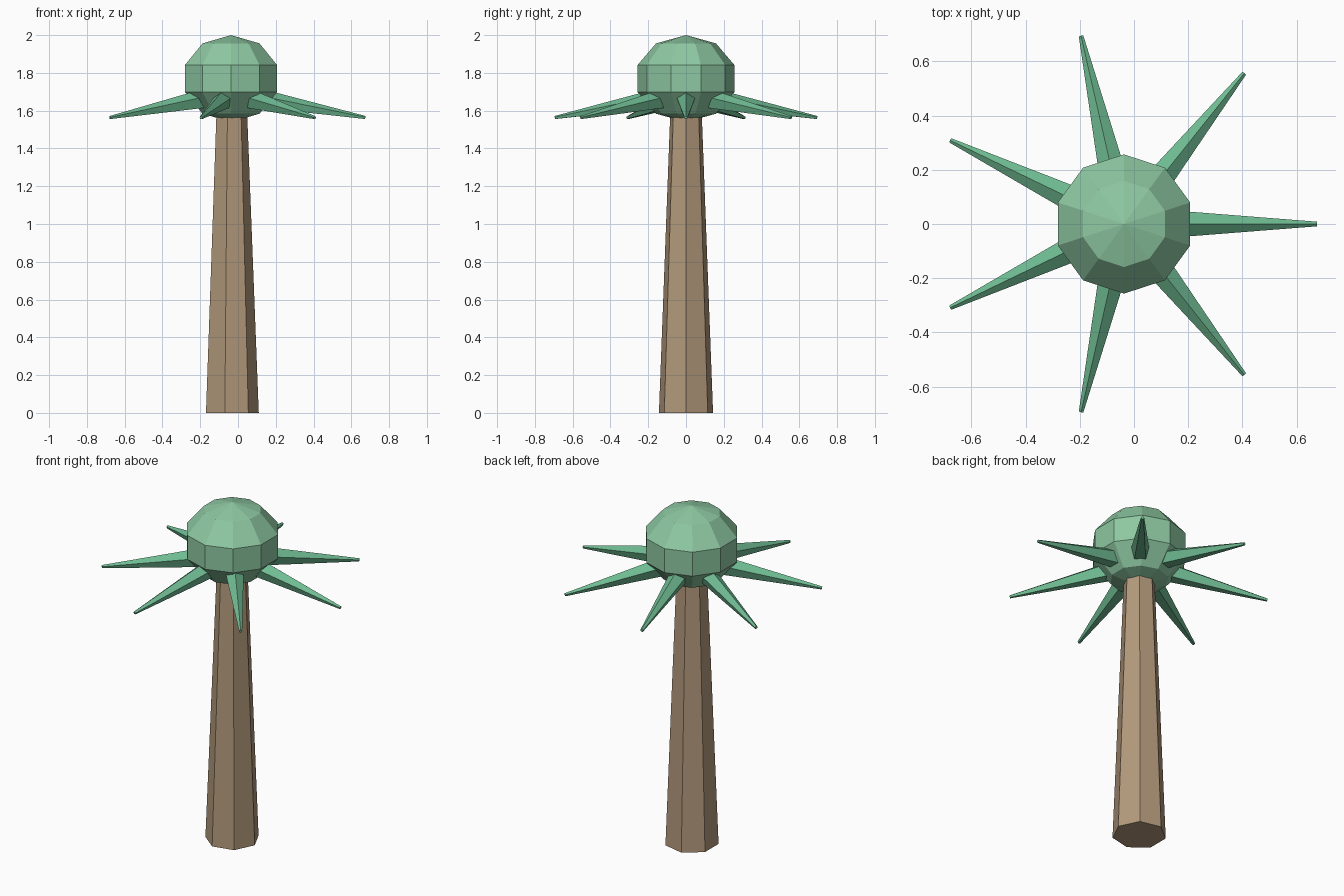
import bpy
from math import pi, atan2, hypot, cos, sin
from mathutils import Vector, Matrix

if "Cube" in bpy.data.objects:
    bpy.data.objects.remove(bpy.data.objects["Cube"])

CX = -0.037  # common vertical axis of trunk, crown and fronds


def colour(obj, name, rgb):
    mat = bpy.data.materials.get(name) or bpy.data.materials.new(name)
    mat.diffuse_color = (*rgb, 1)
    mat.use_nodes = True
    mat.node_tree.nodes["Principled BSDF"].inputs["Base Color"].default_value = mat.diffuse_color
    obj.data.materials.append(mat)


def cone(name, sides, r1, r2, length):
    bpy.ops.mesh.primitive_cone_add(vertices=sides, radius1=r1, radius2=r2, depth=length)
    obj = bpy.context.object
    obj.name = name
    obj.data.transform(Matrix.Translation((0, 0, length / 2)))
    return obj


# tapered seven-sided trunk, one corner towards +x
trunk = cone("trunk", 7, 0.147, 0.085, 1.6)
trunk.data.transform(Matrix.Rotation(-pi / 2, 4, 'Z'))
trunk.location = (CX, 0, 0)
colour(trunk, "bark", (0.45, 0.32, 0.20))

# faceted crown
bpy.ops.mesh.primitive_uv_sphere_add(segments=10, ring_count=5, radius=1, location=(CX, 0, 1.77))
crown = bpy.context.object
crown.name = "crown"
crown.scale = (0.27, 0.27, 0.23)
colour(crown, "crown_green", (0.27, 0.58, 0.36))

# seven drooping spiky fronds
R_IN, Z_IN, R_OUT, Z_OUT = 0.15, 1.662, 0.711, 1.563
for i in range(7):
    a = 2 * pi * i / 7
    out = Vector((cos(a), sin(a), 0))
    axis = out * (R_OUT - R_IN) + Vector((0, 0, Z_OUT - Z_IN))
    frond = cone(f"frond_{i + 1}", 5, 0.055, 0.009, axis.length)
    # local z runs along the frond, local y keeps the ridge on top
    z = axis.normalized()
    x = Vector((0, 0, 1)).cross(z).normalized()
    y = z.cross(x)
    m = Matrix((x, y, z)).transposed().to_4x4()
    if y.z < 0:
        m = m @ Matrix.Rotation(pi, 4, 'Z')
    m.translation = out * R_IN + Vector((CX, 0, Z_IN))
    frond.matrix_world = m
    colour(frond, "frond_green", (0.16, 0.50, 0.29))
